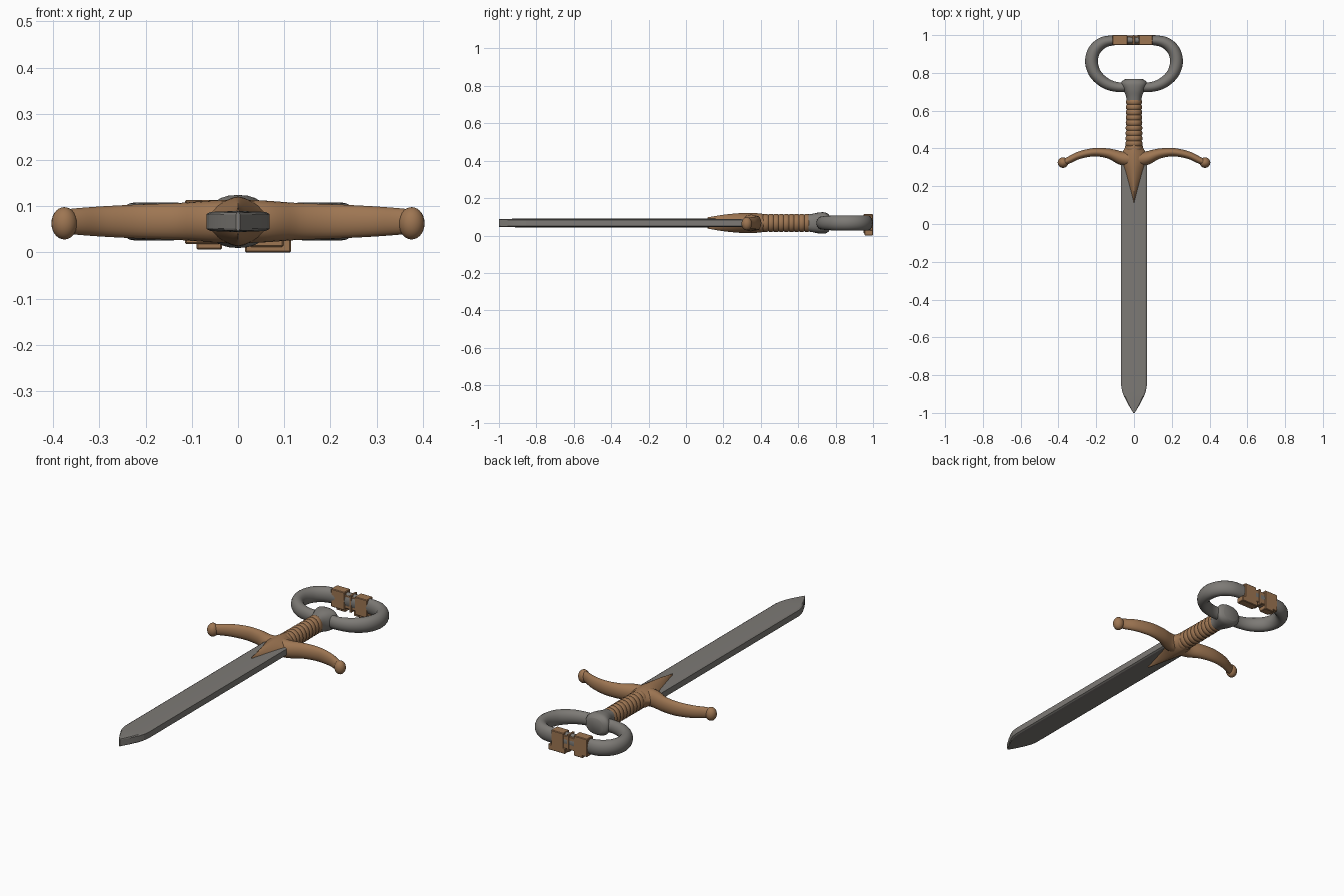
import bpy, bmesh, math
from mathutils import Vector

if "Cube" in bpy.data.objects:
    bpy.data.objects.remove(bpy.data.objects["Cube"])

ZC = 0.067  # mid height of the lying sword


def material(name, rgb):
    m = bpy.data.materials.new(name)
    m.diffuse_color = (*rgb, 1)
    m.use_nodes = True
    m.node_tree.nodes["Principled BSDF"].inputs["Base Color"].default_value = m.diffuse_color
    return m


STEEL = material("grey_steel", (0.205, 0.195, 0.18))
BRONZE = material("brown_bronze", (0.34, 0.18, 0.085))


def finish(bm, name, mat, angle=35):
    bmesh.ops.recalc_face_normals(bm, faces=bm.faces)
    me = bpy.data.meshes.new(name)
    bm.to_mesh(me)
    bm.free()
    me.materials.append(mat)
    ob = bpy.data.objects.new(name, me)
    bpy.context.collection.objects.link(ob)
    bpy.context.view_layer.objects.active = ob
    ob.select_set(True)
    bpy.ops.object.shade_smooth_by_angle(angle=math.radians(angle))
    ob.select_set(False)
    return ob


def smooth_path(pts, steps, closed=False):
    """Catmull-Rom interpolation of tuples."""
    n, out = len(pts), []
    get = (lambda i: pts[i % n]) if closed else (lambda i: pts[max(0, min(n - 1, i))])
    for i in range(n if closed else n - 1):
        p = [get(i + k) for k in (-1, 0, 1, 2)]
        for s in range(steps):
            t = s / steps
            out.append(tuple(0.5 * (2 * b + (c - a) * t + (2 * a - 5 * b + 4 * c - d) * t * t
                                    + (3 * b - a - 3 * c + d) * t ** 3) for a, b, c, d in zip(*p)))
    return out if closed else out + [pts[-1]]


def ellipse(n=20, power=1.0):
    f = lambda v: math.copysign(abs(v) ** power, v)
    return [(f(math.cos(2 * math.pi * i / n)), f(math.sin(2 * math.pi * i / n))) for i in range(n)]


def loft(name, path, section, mat, closed=False, angle=35):
    """Sweep a unit section along (x, y, half_width, half_height) stations."""
    bm, n, rings = bmesh.new(), len(path), []
    for i, (x, y, rw, rh) in enumerate(path):
        a = path[(i - 1) % n] if closed else path[max(i - 1, 0)]
        b = path[(i + 1) % n] if closed else path[min(i + 1, n - 1)]
        t = Vector((b[0] - a[0], b[1] - a[1])).normalized()
        rings.append([bm.verts.new((x + t.y * u * rw, y - t.x * u * rw, ZC + v * rh))
                      for u, v in section])
    m = len(section)
    for i in range(n if closed else n - 1):
        r, s = rings[i], rings[(i + 1) % n]
        for j in range(m):
            bm.faces.new((r[j], r[(j + 1) % m], s[(j + 1) % m], s[j]))
    if not closed:
        bm.faces.new(rings[0])
        bm.faces.new(rings[-1])
    return finish(bm, name, mat, angle)


def block(name, x0, x1, y0, y1, z0, z1):
    bm = bmesh.new()
    bmesh.ops.create_cube(bm, size=1)
    for v in bm.verts:
        v.co = ((x0 + x1) / 2 + v.co.x * (x1 - x0), (y0 + y1) / 2 + v.co.y * (y1 - y0),
                (z0 + z1) / 2 + v.co.z * (z1 - z0))
    bmesh.ops.bevel(bm, geom=bm.edges[:], offset=0.003, segments=1, affect='EDGES')
    return finish(bm, name, BRONZE, 20)


# Blade: thick bar with chamfered edges, a faint ridge and a pointed end
blade_section = [(1, -.7), (1, .7), (.88, .9), (0, 1), (-.88, .9), (-1, .7),
                 (-1, -.7), (-.88, -.9), (0, -1), (.88, -.9)]
loft("blade", [(0, -1, .004, .021), (0, -.955, .031, .022), (0, -.91, .054, .023),
               (0, -.885, .063, .023), (0, -.855, .068, .023), (0, .34, .068, .023)],
     blade_section, STEEL, angle=8)

# Guard centre: ridged tongue that tapers down over the blade
loft("guard_centre", smooth_path([(0, .115, .004, .03), (0, .2, .031, .044), (0, .28, .055, .052),
                                  (0, .33, .072, .054), (0, .37, .068, .053),
                                  (0, .40, .05, .05), (0, .43, .043, .046)], 5),
     ellipse(24, 1.35), BRONZE, angle=50)

# Guard arms with ball ends
for side, s in (("left", -1), ("right", 1)):
    arm = [(0, .345, .045, .047), (.06, .347, .037, .045), (.13, .372, .027, .040),
           (.21, .380, .022, .037), (.29, .364, .020, .033), (.345, .338, .018, .029),
           (.375, .325, .017, .026)]
    loft(f"guard_arm_{side}", smooth_path([(s * x, y, w, h) for x, y, w, h in arm], 5),
         ellipse(), BRONZE, angle=60)
    bm = bmesh.new()
    bmesh.ops.create_uvsphere(bm, u_segments=24, v_segments=14, radius=1)
    for v in bm.verts:
        v.co = (s * .376 + v.co.x * .028, .325 + v.co.y * .028, .063 + v.co.z * .035)
    finish(bm, f"guard_ball_{side}", BRONZE, 60)

# Grip: ribbed handle wrap
ribs, per = 10, 6
grip = []
for i in range(ribs * per + 1):
    t = i / (ribs * per)
    bulge = .005 * abs(math.sin(math.pi * i / per)) ** .6
    grip.append((0, .385 + .275 * t, .041 - .004 * t + bulge, .044 + bulge))
loft("grip", grip, ellipse(24), BRONZE, angle=60)

# Collar flaring from the grip into the pommel ring
loft("collar", smooth_path([(0, .645, .038, .044), (0, .675, .042, .049), (0, .71, .056, .056),
                            (0, .74, .068, .057), (0, .757, .062, .05), (0, .767, .045, .04)], 5),
     ellipse(24, .85), STEEL, angle=50)

# Pommel ring: closed tube with a flattened far side
half = [(.08, .724, .026, .034), (.15, .745, .029, .037), (.205, .795, .032, .040),
        (.225, .86, .034, .041), (.208, .922, .033, .041), (.16, .962, .030, .041),
        (.09, .973, .025, .040)]
ring = ([(0, .73, .028, .036)] + half + [(0, .973, .025, .040)]
        + [(-x, y, w, h) for x, y, w, h in reversed(half)])
loft("pommel_ring", smooth_path(ring, 6, closed=True), ellipse(), STEEL, closed=True, angle=60)

# Clasp: notched blocks around the far side of the ring
block("clasp_left", -.115, -.035, .948, 1.0, .018, .114)
block("clasp_left_foot", -.09, -.035, .955, 1.0, .006, .03)
block("clasp_middle", -.04, .035, .953, .997, .028, .098)
block("clasp_pin", -.008, .006, .948, 1.0, .015, .108)
block("clasp_right", .025, .098, .948, 1.0, .012, .108)
block("clasp_right_foot", .015, .115, .955, 1.0, 0, .03)
